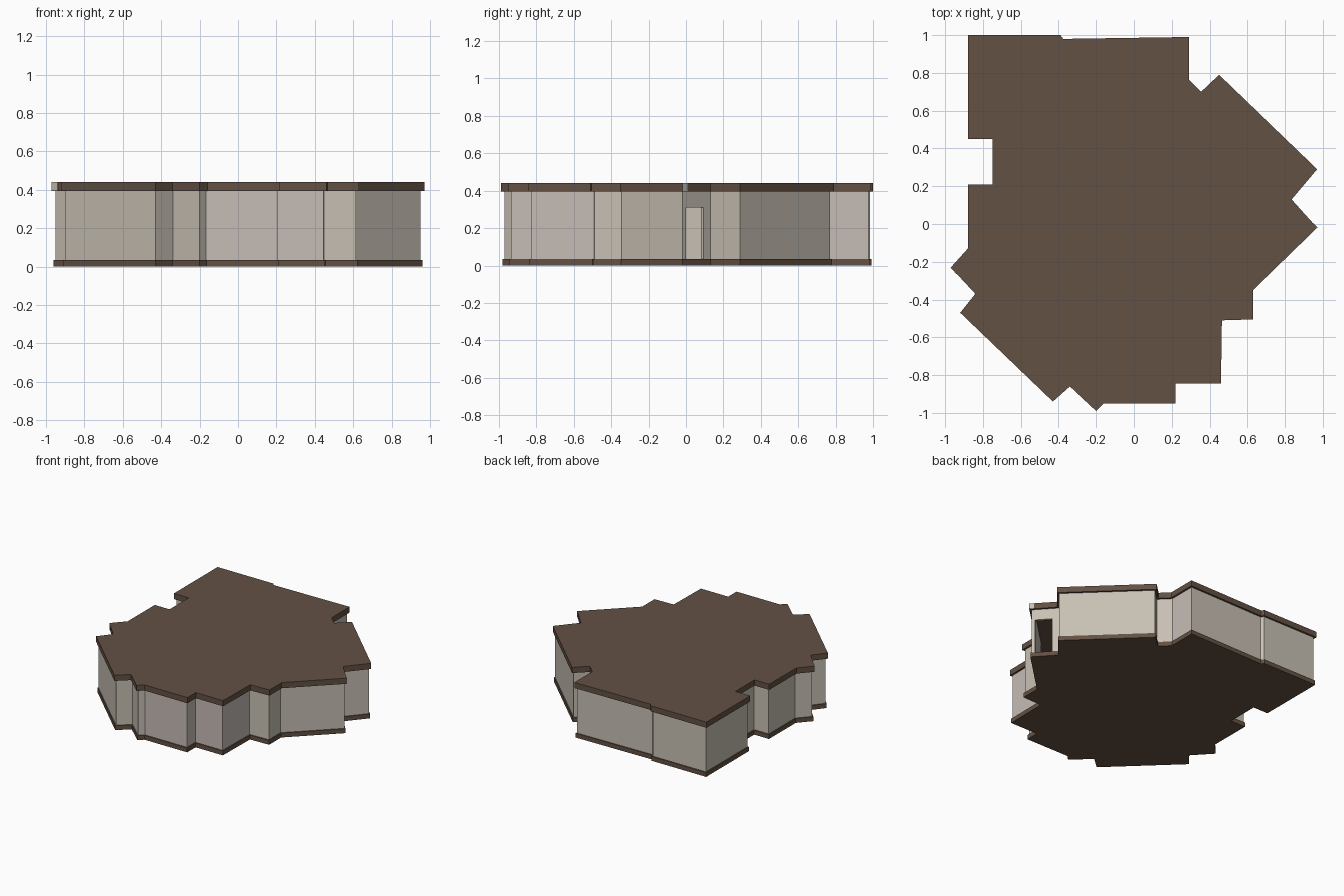
import bpy, bmesh
from mathutils import Vector

if "Cube" in bpy.data.objects:
    bpy.data.objects.remove(bpy.data.objects["Cube"])

# Plan outline, clockwise from the back left corner
PLAN = [(-.88, 1), (-.39, 1), (-.375, .98), (.29, .99), (.29, .765), (.355, .70),
        (.45, .79), (.97, .29), (.835, .13), (.97, -.02), (.63, -.35), (.63, -.505),
        (.465, -.51), (.46, -.845), (.22, -.845), (.22, -.95), (-.16, -.95),
        (-.20, -.99), (-.34, -.86), (-.43, -.94), (-.92, -.47), (-.84, -.37),
        (-.97, -.23), (-.88, -.13), (-.88, .21), (-.75, .21), (-.75, .45), (-.88, .45)]
DOOR_EDGE = 8
ROSE_EDGES = {3, 12, 13, 14, 15}


def material(name, r, g, b):
    m = bpy.data.materials.new(name)
    m.diffuse_color = (r, g, b, 1)
    m.use_nodes = True
    m.node_tree.nodes["Principled BSDF"].inputs["Base Color"].default_value = m.diffuse_color
    return m


brown = material("dark_brown", .125, .082, .057)
cream = material("warm_cream", .578, .527, .456)
rose = material("rose_cream", .565, .503, .468)


def inset(d):
    """Mitred inward offset of the plan outline."""
    pts = [Vector(p) for p in PLAN]
    out = []
    for i, p in enumerate(pts):
        a = (p - pts[i - 1]).normalized()
        b = (pts[(i + 1) % len(pts)] - p).normalized()
        na, nb = Vector((a.y, -a.x)), Vector((b.y, -b.x))
        out.append(p + (na + nb) * d / (1 + na.dot(nb)))
    return out


def finish(bm, name, mats):
    bmesh.ops.remove_doubles(bm, verts=bm.verts, dist=1e-5)
    bmesh.ops.recalc_face_normals(bm, faces=bm.faces)
    me = bpy.data.meshes.new(name)
    bm.to_mesh(me)
    bm.free()
    for m in mats:
        me.materials.append(m)
    ob = bpy.data.objects.new(name, me)
    bpy.context.collection.objects.link(ob)


def slab(name, d, z0, z1):
    bm = bmesh.new()
    face = bm.faces.new([bm.verts.new((p.x, p.y, z0)) for p in inset(d)])
    ext = bmesh.ops.extrude_face_region(bm, geom=[face], use_keep_orig=True)
    top = [v for v in ext["geom"] if isinstance(v, bmesh.types.BMVert)]
    bmesh.ops.translate(bm, verts=top, vec=(0, 0, z1 - z0))
    finish(bm, name, [brown])


# Floor and roof slabs
slab("floor_slab", .007, 0, .035)
slab("roof_slab", 0, .395, .44)

# Hollow walls, with a doorway in one short diagonal side
Z0, Z1, DOOR_TOP = .035, .395, .31
outer, inner = inset(.015), inset(.035)
bm = bmesh.new()


def quad(pts, mat=0):
    f = bm.faces.new([bm.verts.new((p.x, p.y, z)) for p, z in pts])
    f.material_index = mat


def panel(a, b, z0, z1, mat=0):
    quad([(b, z0), (a, z0), (a, z1), (b, z1)], mat)


for i in range(len(PLAN)):
    j = (i + 1) % len(PLAN)
    mat = 1 if i in ROSE_EDGES else 0
    if i != DOOR_EDGE:
        panel(outer[i], outer[j], Z0, Z1, mat)
        panel(inner[j], inner[i], Z0, Z1, mat)
        continue
    cuts = []
    for ring in (outer, inner):
        a, b = ring[i], ring[j]
        c, d = outer[i].lerp(outer[j], .25), outer[i].lerp(outer[j], .87)
        if ring is inner:
            u = (b - a).normalized()
            c, d = (a + u * (c - a).dot(u)), (a + u * (d - a).dot(u))
        panel(a, c, Z0, Z1)
        panel(c, d, DOOR_TOP, Z1)
        panel(d, b, Z0, Z1)
        cuts.append((c, d))
    (c, d), (ci, di) = cuts
    panel(c, ci, Z0, DOOR_TOP)
    panel(di, d, Z0, DOOR_TOP)
    quad([(c, DOOR_TOP), (ci, DOOR_TOP), (di, DOOR_TOP), (d, DOOR_TOP)])
finish(bm, "walls", [cream, rose])

# Pale trim plates on the roof edge at the two pointed corners
for name, a, b, t0, t1 in (("right_roof_trim", PLAN[8], PLAN[9], .83, 1),
                           ("left_roof_trim", PLAN[21], PLAN[22], .75, 1)):
    a, b = Vector(a), Vector(b)
    n = Vector((a.y - b.y, b.x - a.x)).normalized() * .002
    p, q = a.lerp(b, t0), a.lerp(b, t1)
    bm = bmesh.new()
    vs = [bm.verts.new((v.x, v.y, z)) for z in (.397, .44) for v in (p, q, q + n, p + n)]
    for f in ((0, 1, 2, 3), (4, 5, 6, 7), (0, 1, 5, 4), (1, 2, 6, 5), (2, 3, 7, 6), (3, 0, 4, 7)):
        bm.faces.new([vs[k] for k in f])
    finish(bm, name, [cream])
